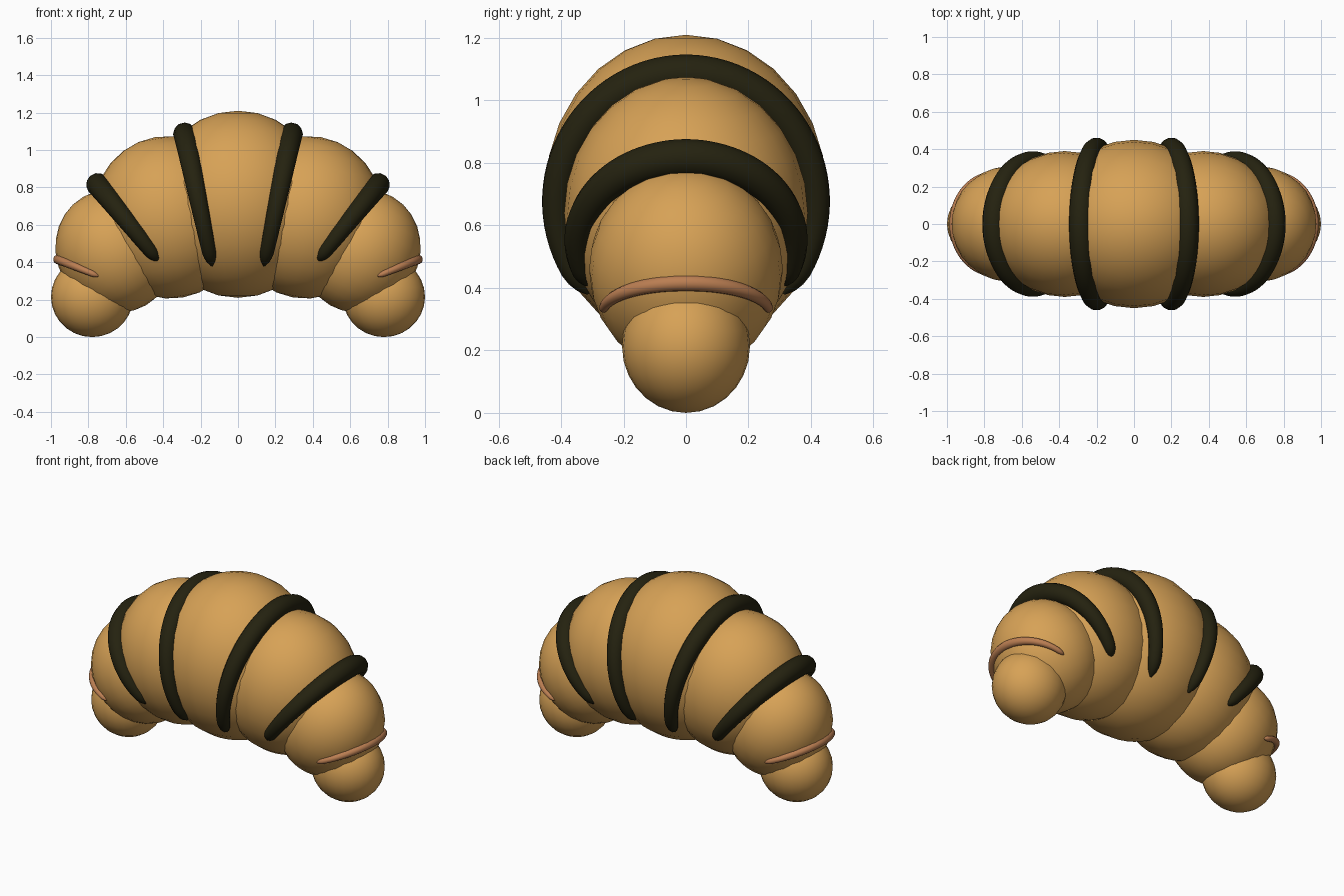
import bpy
from math import sin, cos, radians, sqrt
from mathutils import Vector

cube = bpy.data.objects.get("Cube")
if cube:
    bpy.data.objects.remove(cube)


def material(name, rgb):
    mat = bpy.data.materials.new(name)
    mat.use_nodes = True
    mat.diffuse_color = (*rgb, 1)
    mat.node_tree.nodes["Principled BSDF"].inputs["Base Color"].default_value = (*rgb, 1)
    return mat


dough = material("golden dough", (0.68, 0.36, 0.093))
chocolate = material("dark chocolate", (0.018, 0.016, 0.005))
crust = material("brown crust", (0.5, 0.21, 0.085))


def segment(name, x, z, radii, tilt=0):
    """One rolled lobe of dough, an ellipsoid leaning sideways."""
    bpy.ops.mesh.primitive_uv_sphere_add(
        segments=28, ring_count=14, location=(x, 0, z),
        rotation=(0, radians(tilt), 0), scale=radii)
    ob = bpy.context.object
    ob.name = name
    ob.data.materials.append(dough)
    bpy.ops.object.shade_smooth()


def band(name, centre, top, width, sweep, thick, mat, side):
    """A tapered round band arched over the body in a leaning plane."""
    centre = Vector((centre[0] * side, 0, centre[1]))
    rise = Vector((top[0] * side, 0, top[1])) - centre
    curve = bpy.data.curves.new(name, "CURVE")
    curve.dimensions = "3D"
    curve.bevel_depth = thick
    curve.bevel_resolution = 4
    curve.use_fill_caps = True
    spline = curve.splines.new("POLY")
    count = 64
    spline.points.add(count)
    for i, point in enumerate(spline.points):
        u = 2 * i / count - 1
        a = radians(sweep) * u
        pos = centre + rise * cos(a) + Vector((0, width * sin(a), 0))
        point.co = (*pos, 1)
        rounded = min(1, sqrt((1 - abs(u)) / 0.08 + 0.02))
        point.radius = (1 - 0.45 * abs(u) ** 1.5) * rounded
    curve.materials.append(mat)
    ob = bpy.data.objects.new(name, curve)
    bpy.context.collection.objects.link(ob)
    bpy.ops.object.select_all(action="DESELECT")
    ob.select_set(True)
    bpy.context.view_layer.objects.active = ob
    bpy.ops.object.convert(target="MESH")
    bpy.ops.object.shade_smooth()


# Central lobe
segment("middle_lobe", 0, 0.71, (0.47, 0.45, 0.5))

# Matching lobes and bands on both sides
for side, label in ((1, "left"), (-1, "right")):
    segment(label + "_inner_lobe", 0.37 * side, 0.64, (0.41, 0.39, 0.435), 10 * side)
    segment(label + "_outer_lobe", 0.66 * side, 0.46, (0.31, 0.31, 0.335), 30 * side)
    segment(label + "_tip", 0.78 * side, 0.215, (0.22, 0.205, 0.215))
    band(label + "_inner_stripe", (0.197, 0.66), (0.285, 1.085), 0.415, 131,
         0.062, chocolate, side)
    band(label + "_outer_stripe", (0.53, 0.54), (0.75, 0.815), 0.345, 119,
         0.062, chocolate, side)
    band(label + "_crust_fold", (0.745, 0.325), (0.962, 0.415), 0.265, 90,
         0.026, crust, side)
